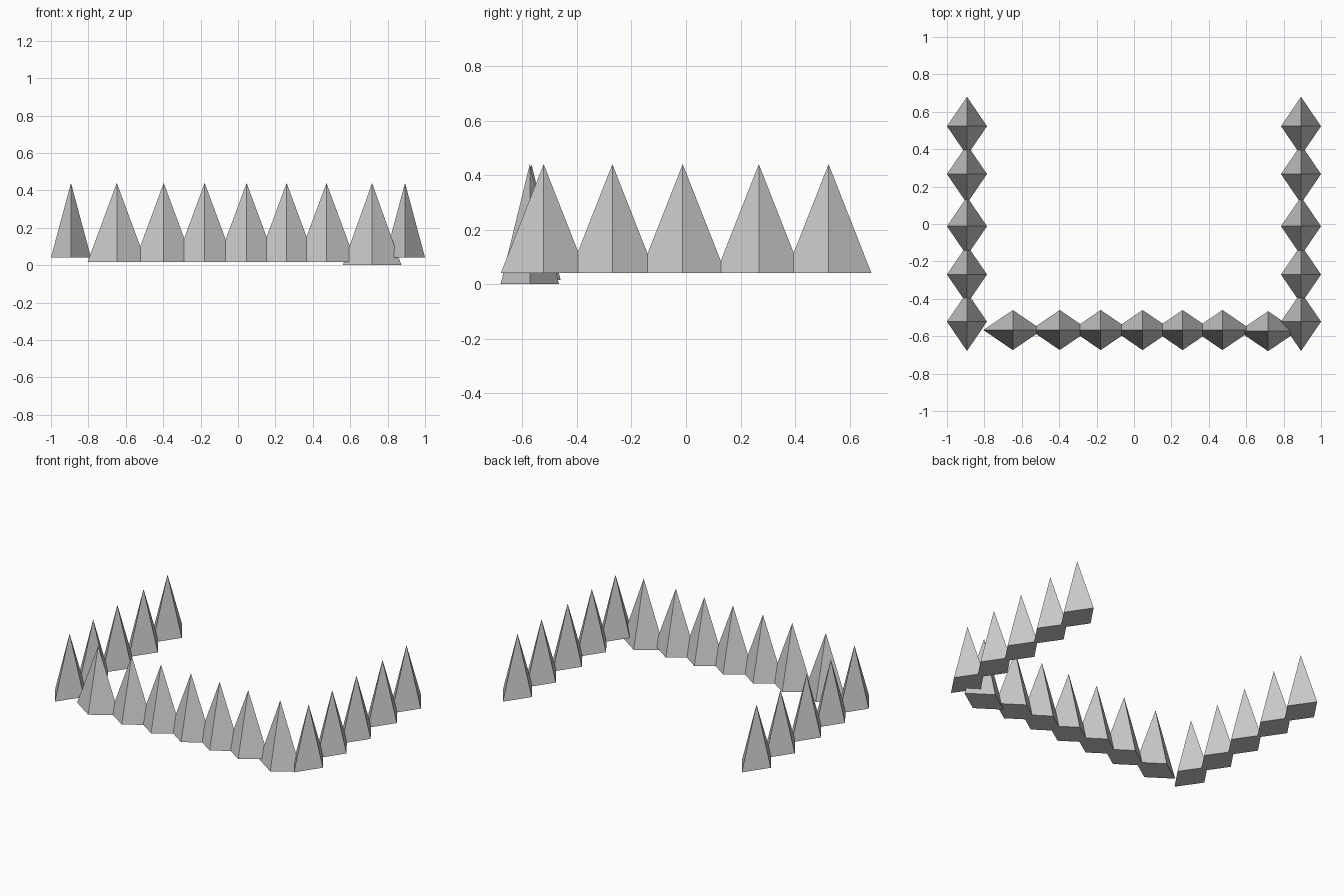
import bpy
import bmesh

if "Cube" in bpy.data.objects:
    bpy.data.objects.remove(bpy.data.objects["Cube"])

HALF_LONG, HALF_SHORT, TOP = 0.157, 0.107, 0.44


def spike(name, x, y, base, rx, ry):
    """Four-sided spike with a closed diamond base."""
    bm = bmesh.new()
    bmesh.ops.create_cone(bm, cap_ends=True, segments=4, radius1=1, radius2=0, depth=1)
    for v in bm.verts:
        v.co = (x + v.co.x * rx, y + v.co.y * ry, base + (v.co.z + 0.5) * (TOP - base))
    bmesh.ops.recalc_face_normals(bm, faces=bm.faces)
    mesh = bpy.data.meshes.new(name)
    bm.to_mesh(mesh)
    bm.free()
    obj = bpy.data.objects.new(name, mesh)
    bpy.context.collection.objects.link(obj)
    return obj


# Side rows, running front to back
for side, sx in (("left", -1), ("right", 1)):
    for i, y in enumerate((-0.522, -0.27, -0.012, 0.267, 0.523)):
        spike(f"{side}_spike_{i + 1}", sx * 0.893, y, 0.041, HALF_SHORT, HALF_LONG)

# Front row, running left to right
for i, x in enumerate((-0.648, -0.397, -0.178, 0.046, 0.26, 0.473)):
    spike(f"front_spike_{i + 1}", x, -0.567, 0.016, HALF_LONG, HALF_SHORT)

# Last front spike sits slightly lower and further forward
spike("front_spike_7", 0.717, -0.573, 0.0, HALF_LONG, HALF_SHORT)
